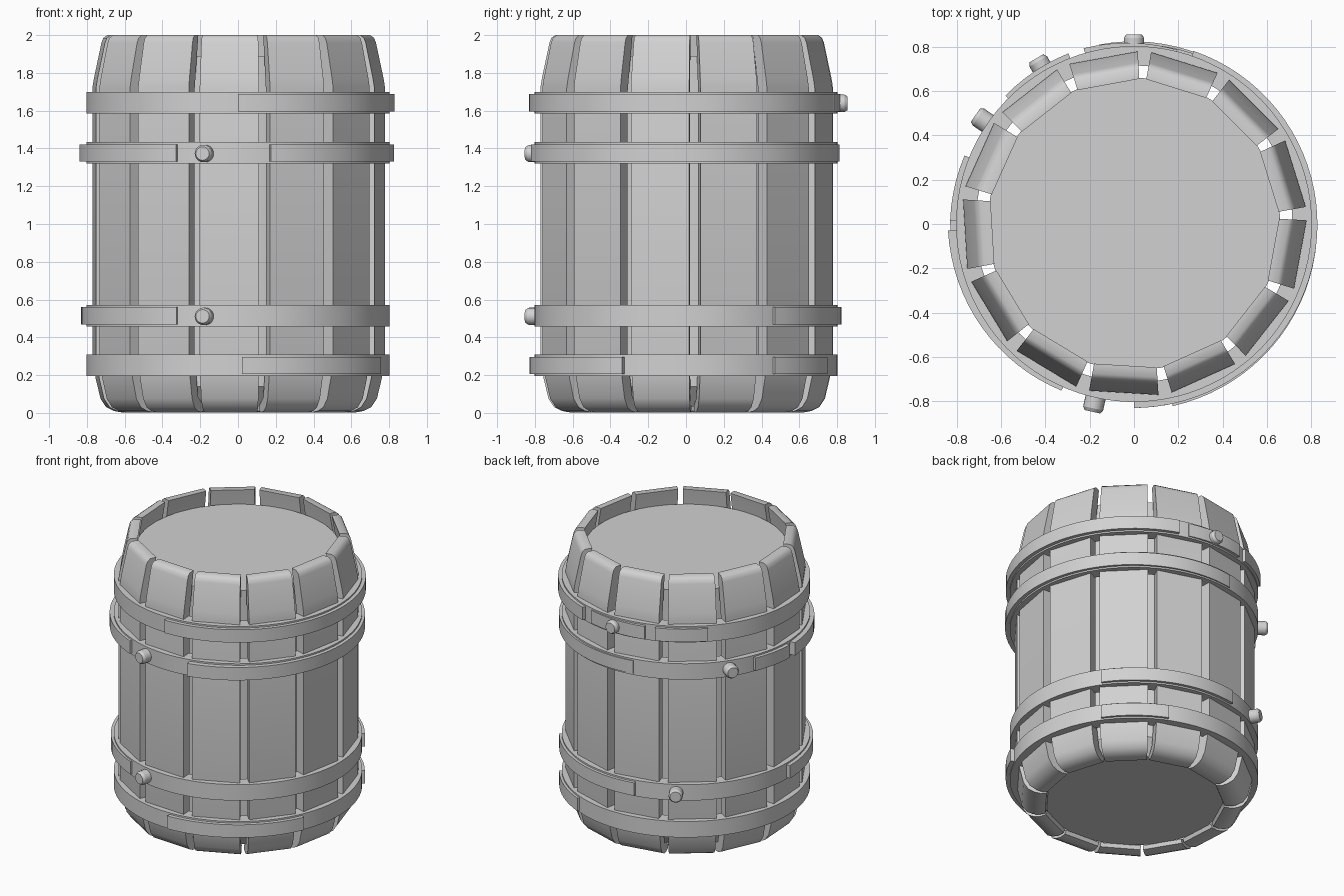
import bpy, bmesh, math
from mathutils import Matrix

cube = bpy.data.objects.get("Cube")
if cube:
    bpy.data.objects.remove(cube, do_unlink=True)

grey = bpy.data.materials.new("plain_grey")
grey.use_nodes = True
colour = (0.64, 0.64, 0.64, 1)
grey.diffuse_color = colour
grey.node_tree.nodes["Principled BSDF"].inputs["Base Color"].default_value = colour

STAVES = 13
STEP = math.tau / STAVES
FIRST = math.radians(17.3)
BODY = 0.763


def finish(name, bm, angle=30):
    bmesh.ops.recalc_face_normals(bm, faces=bm.faces)
    mesh = bpy.data.meshes.new(name)
    bm.to_mesh(mesh)
    bm.free()
    mesh.materials.append(grey)
    obj = bpy.data.objects.new(name, mesh)
    bpy.context.collection.objects.link(obj)
    bpy.ops.object.select_all(action="DESELECT")
    obj.select_set(True)
    bpy.context.view_layer.objects.active = obj
    bpy.ops.object.shade_smooth_by_angle(angle=math.radians(angle))
    return obj


def stave(name, angle):
    """A flat board, slightly narrower on its inner side."""
    profile = [(0.56, 0.035), (0.57, 0.01), (0.61, 0.003), (0.65, 0.01),
               (0.69, 0.03), (0.72, 0.075), (0.745, 0.18), (BODY, 0.28),
               (BODY, 1.72), (0.755, 1.77), (0.715, 1.96), (0.705, 1.985),
               (0.685, 2.0), (0.64, 2.0), (0.69, 1.7), (0.69, 0.3), (0.64, 0.08)]
    bm = bmesh.new()
    sides = []
    for s in (-1, 1):
        sides.append([bm.verts.new((r, s * (0.157 + 0.126 * (r - BODY)), z))
                      for r, z in profile])
    a, b = sides
    n = len(profile)
    bm.faces.new(a)
    bm.faces.new(b)
    for i in range(n):
        j = (i + 1) % n
        bm.faces.new((a[i], a[j], b[j], b[i]))
    bm.transform(Matrix.Rotation(angle, 4, "Z"))
    return finish(name, bm, 40)


def band(name, z, start, end, r0, r1, inner, height):
    """A curved iron strip; its outer radius runs from r0 to r1."""
    closed = end - start >= 360
    n = max(4, round((end - start) / 4))
    bm = bmesh.new()
    rings = []
    for i in range(n if closed else n + 1):
        t = i / n
        a = math.radians(start + (end - start) * t)
        r = r0 + (r1 - r0) * t
        rings.append([bm.verts.new((q * math.cos(a), q * math.sin(a), z + h * height / 2))
                      for q, h in ((inner, -1), (r, -1), (r, 1), (inner, 1))])
    for i in range(n):
        p, q = rings[i], rings[(i + 1) % len(rings)]
        for k in range(4):
            m = (k + 1) % 4
            bm.faces.new((p[k], p[m], q[m], q[k]))
    if not closed:
        bm.faces.new(rings[0])
        bm.faces.new(rings[-1])
    return finish(name, bm)


def rivet(name, degrees, z, tip):
    """A round pin with a chamfered head, pointing outwards."""
    bm = bmesh.new()
    neck = tip - 0.016
    for r2, low, high in ((0.046, 0.76, neck), (0.036, neck, tip)):
        bmesh.ops.create_cone(bm, cap_ends=True, segments=20, radius1=0.046, radius2=r2,
                              depth=high - low,
                              matrix=Matrix.Translation((0, 0, (low + high) / 2)))
    bm.transform(Matrix.Translation((0, 0, z))
                 @ Matrix.Rotation(math.radians(degrees), 4, "Z")
                 @ Matrix.Rotation(math.pi / 2, 4, "Y"))
    return finish(name, bm)


# Boards
for i in range(STAVES):
    stave(f"stave_{i + 1}", FIRST + i * STEP)

# Inner drum with both heads, tapering in at the foot
bm = bmesh.new()
for r1, r2, low, high in ((0.575, 0.66, 0.04, 0.14), (0.66, 0.66, 0.14, 1.89)):
    bmesh.ops.create_cone(bm, cap_ends=True, segments=64, radius1=r1, radius2=r2,
                          depth=high - low, matrix=Matrix.Translation((0, 0, (low + high) / 2)))
finish("inner_drum", bm)

# Hoops: height, raised overlaps (start, end, radius at each), rivet angles, rivet reach
hoops = {
    "upper_hoop": (1.642, [(-90, 71, 0.83, 0.826), (76, 106, 0.81, 0.825),
                           (111, 135, 0.825, 0.82)], [90], 0.855),
    "upper_middle_hoop": (1.376, [(-78, 100, 0.84, 0.81), (158, 179, 0.825, 0.83),
                                  (182, 246.5, 0.84, 0.82)], [257.5, 145.5], 0.868),
    "lower_middle_hoop": (0.514, [(35, 101, 0.82, 0.825), (179, 246.5, 0.83, 0.815)],
                          [257.5, 120.5], 0.868),
    "lower_hoop": (0.251, [(-88.5, -24, 0.83, 0.83), (35, 66, 0.82, 0.82)], [], 0),
}
for name, (z, overlaps, pins, reach) in hoops.items():
    band(name, z, 0, 360, 0.803, 0.803, 0.715, 0.114)
    for i, (start, end, r0, r1) in enumerate(overlaps):
        band(f"{name}_overlap_{i + 1}", z, start, end, r0, r1, 0.79, 0.092)
    for i, degrees in enumerate(pins):
        rivet(f"{name}_rivet_{i + 1}", degrees, z - 0.003, reach)
